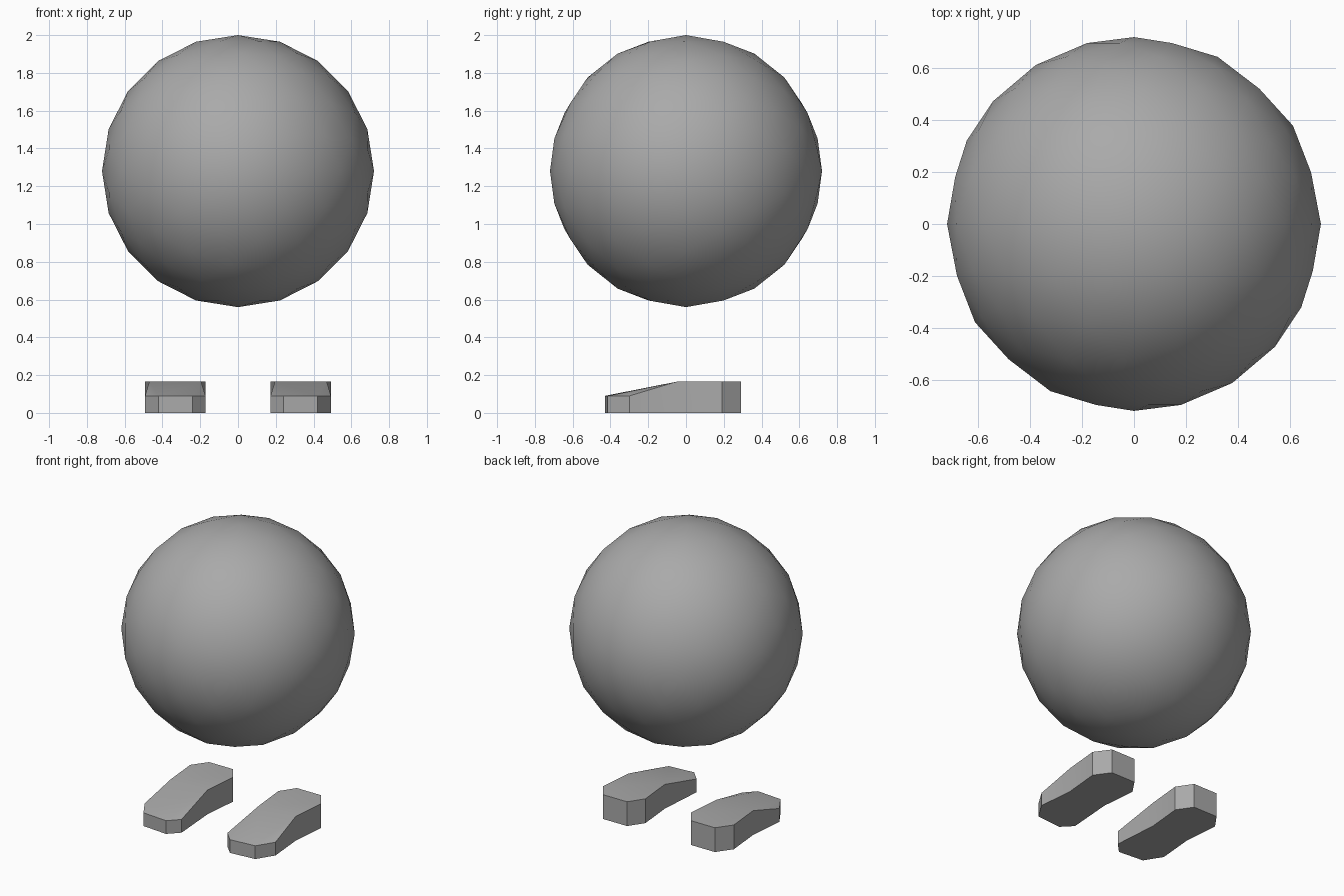
import bpy, math

if "Cube" in bpy.data.objects:
    bpy.data.objects.remove(bpy.data.objects["Cube"])

grey = bpy.data.materials.new("mid_grey")
grey.diffuse_color = (0.4, 0.4, 0.4, 1)
grey.use_nodes = True
grey.node_tree.nodes["Principled BSDF"].inputs["Base Color"].default_value = grey.diffuse_color


def finish(obj, angle):
    obj.data.materials.append(grey)
    bpy.ops.object.select_all(action='DESELECT')
    obj.select_set(True)
    bpy.context.view_layer.objects.active = obj
    bpy.ops.object.shade_smooth_by_angle(angle=math.radians(angle))


# Floating round body, its pole lying along y
bpy.ops.mesh.primitive_ico_sphere_add(subdivisions=3, radius=0.72,
                                      location=(0, 0, 1.28),
                                      rotation=(math.pi / 2, 0, 0))
body = bpy.context.object
body.name = "body"
finish(body, 40)

# Foot outline: toe, outer waist, heel, inner waist (x, y, top height)
OUTLINE = [(0.172, -0.36, 0.09), (0.24, -0.43, 0.09),
           (0.42, -0.415, 0.09), (0.492, -0.30, 0.09),
           (0.47, -0.05, 0.165),
           (0.492, 0.19, 0.165), (0.42, 0.29, 0.165),
           (0.24, 0.29, 0.165), (0.172, 0.19, 0.165),
           (0.195, -0.05, 0.165)]


def foot(name, side):
    n = len(OUTLINE)
    verts = [(side * x, y, 0) for x, y, z in OUTLINE]
    verts += [(side * x, y, z) for x, y, z in OUTLINE]
    faces = [tuple(reversed(range(n)))]                       # sole
    faces += [(i, (i + 1) % n, n + (i + 1) % n, n + i) for i in range(n)]
    # sloping toe cap, then the flat heel top
    tops = [(0, 1, 9), (1, 2, 9), (2, 4, 9), (2, 3, 4), (4, 5, 6, 7, 8, 9)]
    faces += [tuple(n + i for i in f) for f in tops]
    if side < 0:
        faces = [f[::-1] for f in faces]
    mesh = bpy.data.meshes.new(name)
    mesh.from_pydata(verts, [], faces)
    obj = bpy.data.objects.new(name, mesh)
    bpy.context.collection.objects.link(obj)
    finish(obj, 30)


foot("right_foot", 1)
foot("left_foot", -1)
